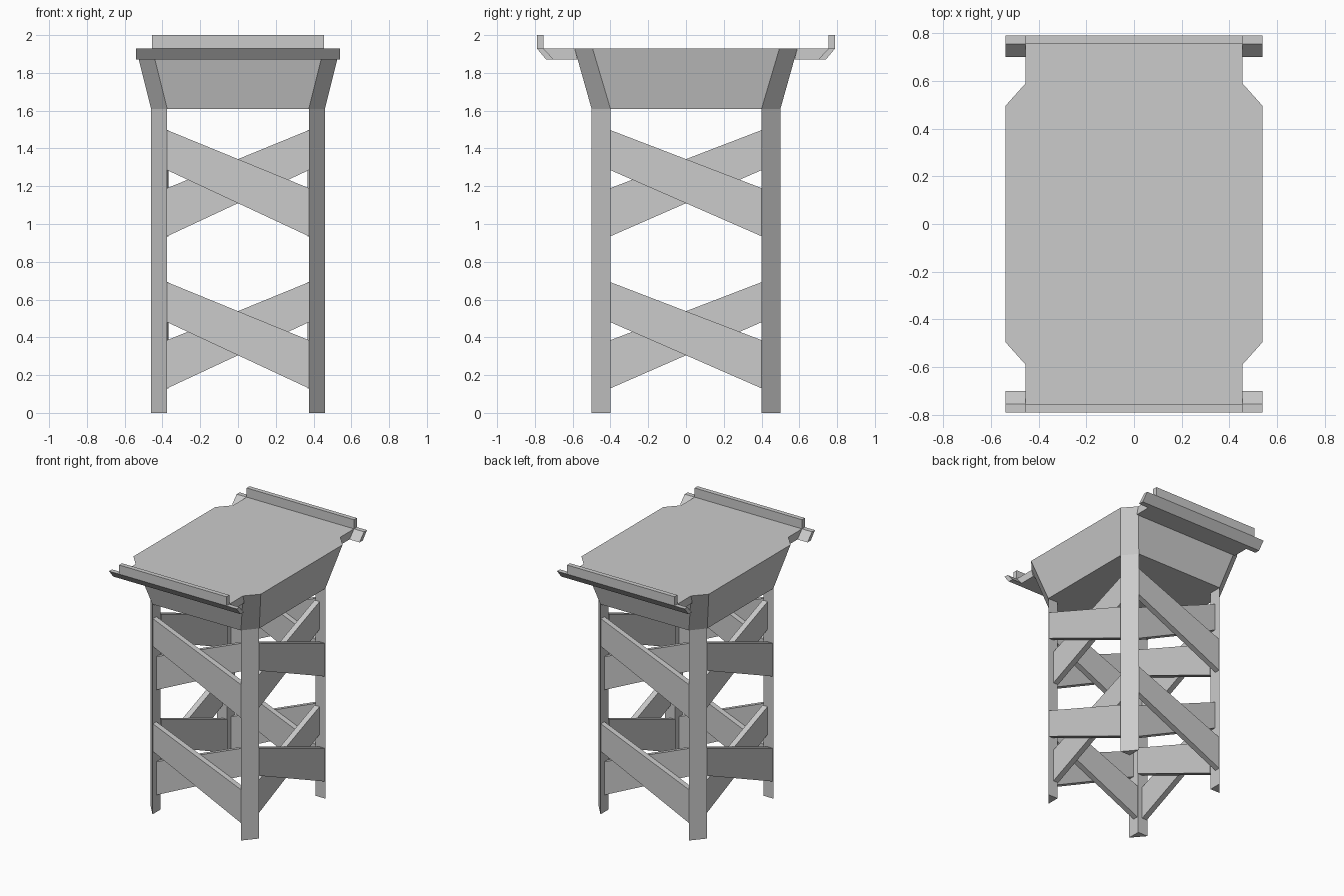
import bpy, bmesh
from mathutils import Matrix, Vector
from math import pi

if "Cube" in bpy.data.objects:
    bpy.data.objects.remove(bpy.data.objects["Cube"])


def loft(name, bottom, top):
    """Closed solid between two matching rings of 3D points."""
    bm = bmesh.new()
    a = [bm.verts.new(p) for p in bottom]
    b = [bm.verts.new(p) for p in top]
    n = len(a)
    bm.faces.new(a[::-1])
    bm.faces.new(b)
    for i in range(n):
        j = (i + 1) % n
        bm.faces.new((a[i], a[j], b[j], b[i]))
    bmesh.ops.recalc_face_normals(bm, faces=bm.faces)
    me = bpy.data.meshes.new(name)
    bm.to_mesh(me)
    bm.free()
    ob = bpy.data.objects.new(name, me)
    bpy.context.collection.objects.link(ob)
    return ob


def octagon(x, y, cx, cy, z):
    """Rectangle with cut corners; cx, cy are the ends of the straight sides."""
    return [(x, -cy, z), (x, cy, z), (cx, y, z), (-cx, y, z),
            (-x, cy, z), (-x, -cy, z), (-cx, -y, z), (cx, -y, z)]


def bar_x(name, profile, half, side):
    """Profile in y-z, extruded along x; side flips it to front or back."""
    return loft(name, [(-half, side * y, z) for y, z in profile],
                [(half, side * y, z) for y, z in profile])


# Flared platform body
loft("platform_body", octagon(0.46, 0.50, 0.375, 0.40, 1.61),
     octagon(0.54, 0.59, 0.455, 0.495, 1.93))

# Triangular corner posts
for sx in (-1, 1):
    for sy in (-1, 1):
        tri = [(0.375, 0.40), (0.46, 0.40), (0.375, 0.50)]
        loft("corner_post", [(sx * x, sy * y, 0) for x, y in tri],
             [(sx * x, sy * y, 1.61) for x, y in tri])

# Deck extensions, slanted end boards and raised lips at front and back
for s in (-1, 1):
    bar_x("deck_extension", [(0.59, 1.93), (0.755, 1.93), (0.70, 1.87), (0.574, 1.87)], 0.455, s)
    bar_x("end_board", [(0.755, 1.93), (0.79, 1.93), (0.74, 1.87), (0.70, 1.87)], 0.54, s)
    bar_x("end_lip", [(0.755, 1.93), (0.79, 1.93), (0.79, 2.0), (0.755, 2.0)], 0.455, s)

# Crossed braces: two stacked crosses on each of the four sides
for k in range(4):
    half, outer = ((0.375, 0.495), (0.40, 0.455))[k % 2]
    rot = Matrix.Rotation(k * pi / 2, 3, 'Z')
    for dz in (0, 0.805):
        for flip, d in ((1, outer), (-1, outer - 0.043)):
            quad = [(-half, 0.48), (half, 0.13), (half, 0.385), (-half, 0.692)]
            rings = [[rot @ Vector((flip * x, -depth, z + dz)) for x, z in quad]
                     for depth in (d, d - 0.043)]
            loft("cross_brace", *rings)
